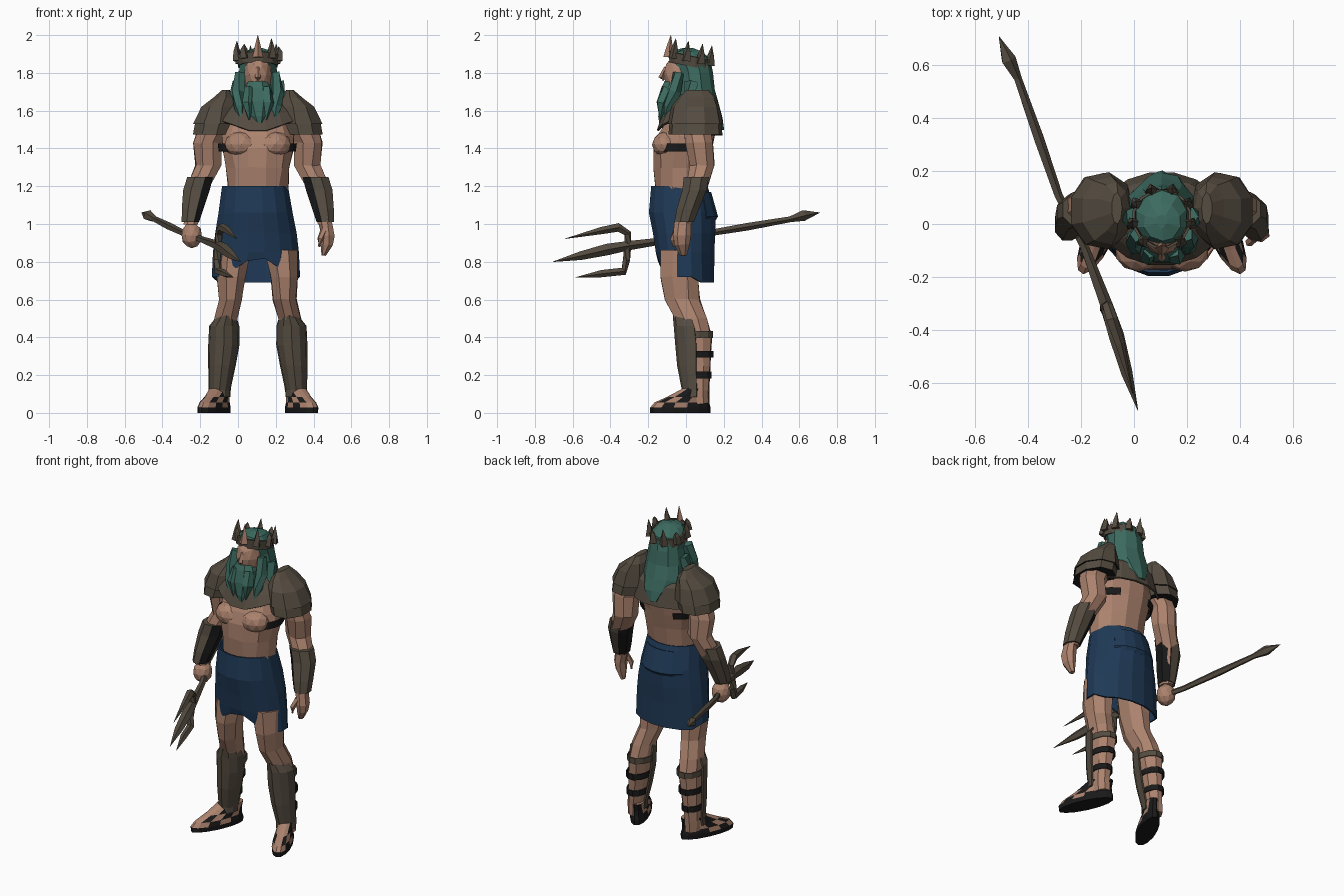
import bpy, bmesh, math, random
from mathutils import Vector

random.seed(4)
if "Cube" in bpy.data.objects:
    bpy.data.objects.remove(bpy.data.objects["Cube"])

CX = 0.105  # body centre line


def material(name, rgb):
    m = bpy.data.materials.new(name)
    m.use_nodes = True
    m.diffuse_color = (*rgb, 1)
    b = m.node_tree.nodes["Principled BSDF"]
    b.inputs["Base Color"].default_value = (*rgb, 1)
    b.inputs["Roughness"].default_value = 0.9
    return m


SKIN = material("skin", (0.41, 0.225, 0.155))
BRONZE = material("dull_bronze", (0.09, 0.072, 0.052))
TEAL = material("teal_hair", (0.045, 0.145, 0.115))
NAVY = material("navy_cloth", (0.014, 0.042, 0.095))
BLACK = material("black_leather", (0.01, 0.01, 0.01))


def finish(name, bm, mats, rule=None):
    bmesh.ops.recalc_face_normals(bm, faces=bm.faces)
    if rule:
        for f in bm.faces:
            f.material_index = rule(f.calc_center_median(), f.normal)
    me = bpy.data.meshes.new(name)
    bm.to_mesh(me)
    bm.free()
    for m in mats:
        me.materials.append(m)
    ob = bpy.data.objects.new(name, me)
    bpy.context.collection.objects.link(ob)
    return ob


def skin_rings(bm, rings, closed=True, caps=True):
    for a, b in zip(rings, rings[1:]):
        n = len(a)
        for i in range(n if closed else n - 1):
            j = (i + 1) % n
            bm.faces.new((a[i], a[j], b[j], b[i]))
    if closed and caps:
        bm.faces.new(rings[0])
        bm.faces.new(rings[-1])


def loft(name, rings, mats, n=8, side=1, arc=None, caps=True, warp=None,
         rule=None, jitter=0.0, thick=0.0):
    """Stack of level ellipses (x, y, z, rx, ry); x is measured from the centre line."""
    bm, rows = bmesh.new(), []
    for x, y, z, rx, ry in rings:
        row = []
        for i in range(n):
            if arc:
                a = math.radians(arc[0] + (arc[1] - arc[0]) * i / (n - 1))
            else:
                a = 2 * math.pi * (i + 0.5) / n
            p = Vector((x + rx * math.cos(a), y + ry * math.sin(a), z))
            if jitter:
                p += Vector([random.uniform(-jitter, jitter) for _ in range(3)])
            if warp:
                p = Vector(warp(*p))
            row.append(bm.verts.new((CX + side * p.x, p.y, p.z)))
        rows.append(row)
    skin_rings(bm, rows, arc is None, caps)
    ob = finish(name, bm, mats, rule)
    if thick:
        s = ob.modifiers.new("thickness", "SOLIDIFY")
        s.thickness = thick
    return ob


def tube(name, pts, mat, n=5, side=1, origin=CX, flat=1.0):
    """Tapered tube through (x, y, z, radius) points."""
    bm, rows = bmesh.new(), []
    v = [Vector((origin + side * p[0], p[1], p[2])) for p in pts]
    for i, p in enumerate(pts):
        d = v[min(i + 1, len(v) - 1)] - v[max(i - 1, 0)]
        q = d.to_track_quat("Z", "Y")
        rows.append([bm.verts.new(v[i] + q @ Vector((
            p[3] * flat * math.cos(2 * math.pi * k / n),
            p[3] * math.sin(2 * math.pi * k / n), 0))) for k in range(n)])
    skin_rings(bm, rows)
    return finish(name, bm, [mat])


def blob(name, loc, scale, mat, side=1):
    bm = bmesh.new()
    bmesh.ops.create_icosphere(bm, subdivisions=2, radius=1)
    for v in bm.verts:
        v.co = Vector((CX + side * (loc[0] + v.co.x * scale[0]),
                       loc[1] + v.co.y * scale[1], loc[2] + v.co.z * scale[2]))
    return finish(name, bm, [mat])


# Torso
loft("torso", [(0, -.03, 1.1, .155, .13), (0, -.035, 1.2, .165, .135), (0, -.03, 1.3, .175, .145),
               (0, -.02, 1.4, .195, .16), (0, 0, 1.47, .2, .155), (0, .02, 1.55, .17, .125),
               (0, .02, 1.66, .07, .07)], [SKIN], n=12, jitter=.005)

# Kilt with a raised front opening
def hem(x, y, z):
    if z < .75:
        z = .69 if y > .05 else .72 + .12 * max(0, 1 - abs(x) / .19) * (y < 0)
    return x, y, z


loft("kilt", [(-.015, -.035, 1.2, .178, .152), (-.012, -.02, 1.06, .2, .18),
              (-.01, -.01, .95, .22, .168), (-.01, -.005, .85, .232, .158),
              (-.01, .0, .70, .238, .152)], [NAVY], n=16, caps=False, warp=hem, thick=.01)
loft("kilt_waist_fold", [(-.015, .0, 1.17, .165, .135), (-.012, .0, 1.04, .19, .172),
                         (-.012, .0, 1.02, .18, .16)],
     [NAVY], n=6, arc=(40, 140), thick=.008)

# Mantle over the shoulders
def drape(x, y, z):
    if z < 1.53:
        z = 1.47 if y > 0 else 1.48 + .35 * min(abs(x), .2)
    return x, y, z


loft("mantle", [(0, .02, 1.5, .235, .178), (0, .025, 1.59, .2, .15), (0, .02, 1.66, .11, .1)],
     [BRONZE], n=16, caps=False, warp=drape, thick=.012)

for s, tag in ((1, "left"), (-1, "right")):
    # Chest and side strap
    blob(tag + "_pectoral", (.088, -.105, 1.42), (.09, .075, .07), SKIN, s)
    loft(tag + "_chest_strap", [(0, -.02, 1.385, .203, .168), (0, -.01, 1.425, .208, .166)],
         [BLACK], n=7, side=s, arc=(-45, 60), thick=.006)

    # Layered shoulder guard
    loft(tag + "_shoulder_guard_lower", [(.238, .05, 1.475, .112, .145), (.225, .05, 1.53, .115, .14),
                                         (.2, .05, 1.6, .1, .12)],
         [BRONZE, BLACK], n=9, side=s, rule=lambda c, m: int(m.z < -.8))
    loft(tag + "_shoulder_guard_upper", [(.222, .05, 1.53, .128, .148), (.205, .05, 1.62, .1, .13),
                                         (.18, .06, 1.67, .058, .1), (.17, .06, 1.71, .02, .06)],
         [BRONZE, BLACK], n=9, side=s, rule=lambda c, m: int(m.z < -.8))

    # Arm and bracer
    loft(tag + "_arm", [(.2, .06, 1.56, .07, .065), (.24, .06, 1.5, .085, .08),
                        (.268, .07, 1.43, .08, .078), (.262, .085, 1.31, .072, .068),
                        (.315, .055, 1.2, .066, .062), (.355, -.01, 1.0, .038, .045)],
         [SKIN], n=8, side=s, jitter=.004)
    loft(tag + "_bracer", [(.305, .055, 1.25, .074, .072), (.325, .045, 1.18, .076, .07),
                           (.345, .01, 1.08, .062, .064), (.357, -.01, 1.01, .05, .056)],
         [BRONZE, BLACK], n=8, side=s, rule=lambda c, m, s=s: int(m.x * s < -.3))

    # Leg
    loft(tag + "_leg", [(.125, -.03, .86, .095, .11), (.14, -.035, .72, .08, .105),
                        (.143, -.02, .6, .066, .098), (.167, .025, .5, .066, .09),
                        (.175, .052, .4, .066, .09), (.19, .06, .25, .054, .076),
                        (.2, .065, .12, .045, .06), (.2, .065, .05, .045, .06)],
         [SKIN], n=8, side=s, jitter=.004)
    loft(tag + "_greave", [(.165, .015, .515, .05, .085), (.178, .035, .46, .08, .1),
                           (.18, .045, .36, .083, .102), (.19, .045, .25, .073, .092),
                           (.203, .05, .12, .058, .072), (.205, .05, .085, .06, .075)],
         [BRONZE], n=7, side=s, arc=(-185, 5), thick=.01)
    for i, (x, y, z, rx, ry, m) in enumerate(((.174, .05, .415, .075, .097, BRONZE),
                                              (.185, .058, .31, .067, .09, BLACK),
                                              (.194, .062, .2, .058, .075, BLACK))):
        loft(f"{tag}_calf_strap_{i + 1}", [(x, y, z - .018, rx, ry), (x, y, z + .018, rx, ry)],
             [m], n=8, side=s, arc=(-20, 200), thick=.005)

    # Sandalled foot, toes turned outward
    def sandal(c, m):
        strap = -.105 < c.y < -.06 or -.02 < c.y < .04
        return 1 if c.z < .03 or strap or c.y > .09 else 0
    loft(tag + "_foot", [(.2, -.03, 0, .06, .16), (.2, -.03, .028, .062, .16),
                         (.2, -.022, .055, .056, .145), (.2, .01, .085, .05, .11),
                         (.2, .055, .13, .05, .07)],
         [SKIN, BLACK], n=14, side=s, rule=sandal,
         warp=lambda x, y, z: (x - .4 * (y - .05), y, z))

    # Side locks of hair
    tube(tag + "_front_lock", [(.09, -.04, 1.8, .03), (.105, -.06, 1.7, .035),
                               (.1, -.09, 1.62, .028), (.085, -.115, 1.54, .003)], TEAL, side=s)
    tube(tag + "_beard_lock", [(.04, -.1, 1.72, .03), (.055, -.125, 1.64, .032),
                               (.045, -.135, 1.55, .003)], TEAL, side=s)
    tube(tag + "_shoulder_lock", [(.1, .03, 1.75, .04), (.125, .02, 1.65, .035),
                                  (.125, -.04, 1.57, .004)], TEAL, side=s)

# Hands: one open, one gripping the shaft
loft("left_hand", [(.357, -.015, 1.02, .036, .044), (.372, -.022, .94, .038, .05),
                   (.365, -.02, .89, .032, .042), (.35, -.015, .835, .014, .02)],
     [SKIN], n=7, jitter=.004)
tube("left_thumb", [(.35, -.05, .97, .018), (.33, -.07, .92, .016), (.325, -.065, .88, .006)], SKIN)
blob("right_hand", (.35, -.005, .94), (.056, .058, .068), SKIN, -1)

# Head, hair and beard
blob("face", (0, -.03, 1.79), (.076, .09, .11), SKIN)
tube("nose", [(0, -.108, 1.83, .008), (0, -.13, 1.775, .016), (0, -.118, 1.76, .006)], SKIN, 4)
loft("hair", [(0, .155, 1.5, .04, .045), (0, .115, 1.56, .1, .08), (0, .07, 1.63, .13, .108),
              (0, .052, 1.71, .118, .1), (0, .045, 1.8, .104, .1), (0, .022, 1.88, .1, .102),
              (0, .01, 1.915, .07, .075), (0, .01, 1.93, .02, .025)], [TEAL], n=10, jitter=.004)
loft("beard", [(.012, -.125, 1.51, .008, .012), (.005, -.1, 1.57, .05, .05),
               (0, -.08, 1.65, .08, .068), (0, -.068, 1.72, .074, .064),
               (0, -.06, 1.755, .05, .06)], [TEAL], n=8, jitter=.003)

# Crown, tilted up at the front
loft("crown_band", [(0, .02, 1.835, .108, .112), (0, .02, 1.89, .114, .114)], [BRONZE],
     n=12, caps=False, thick=.01, warp=lambda x, y, z: (x, y, z - .2 * (y - .02)))
for i in range(9):
    a = -math.pi / 2 + 2 * math.pi * i / 9
    x, y = .11 * math.cos(a), .02 + .112 * math.sin(a)
    z = 1.88 - .2 * (y - .02)
    top = 2.0 if i == 0 else z + (.085 if i % 2 else .055)
    tube(f"crown_point_{i + 1}", [(x, y, z - .02, .028), (x * 1.03, y + .005, z + .03, .018),
                                  (x * 1.02, y + .012, top, .001)],
         SKIN if i == 0 else BRONZE, 4)

# Trident
tube("trident_shaft", [(-.51, .708, 1.06, .001), (-.475, .62, 1.045, .03), (-.44, .55, 1.025, .016),
                       (-.36, .32, .985, .021), (-.287, .11, .95, .017), (-.185, -.095, .915, .018),
                       (-.105, -.31, .885, .026), (-.07, -.42, .865, .032),
                       (-.03, -.56, .832, .024), (.015, -.705, .8, .001)], BRONZE, 5, origin=0)
tube("trident_upper_prong", [(-.105, -.31, .885, .02), (-.1, -.31, .95, .02), (-.085, -.36, .982, .024),
                             (-.055, -.45, .965, .02), (-.005, -.64, .922, .001)], BRONZE, 5, origin=0)
tube("trident_lower_prong", [(-.105, -.31, .885, .02), (-.112, -.315, .81, .02), (-.105, -.33, .75, .022),
                             (-.07, -.45, .737, .02), (-.025, -.585, .717, .001)], BRONZE, 5, origin=0)
